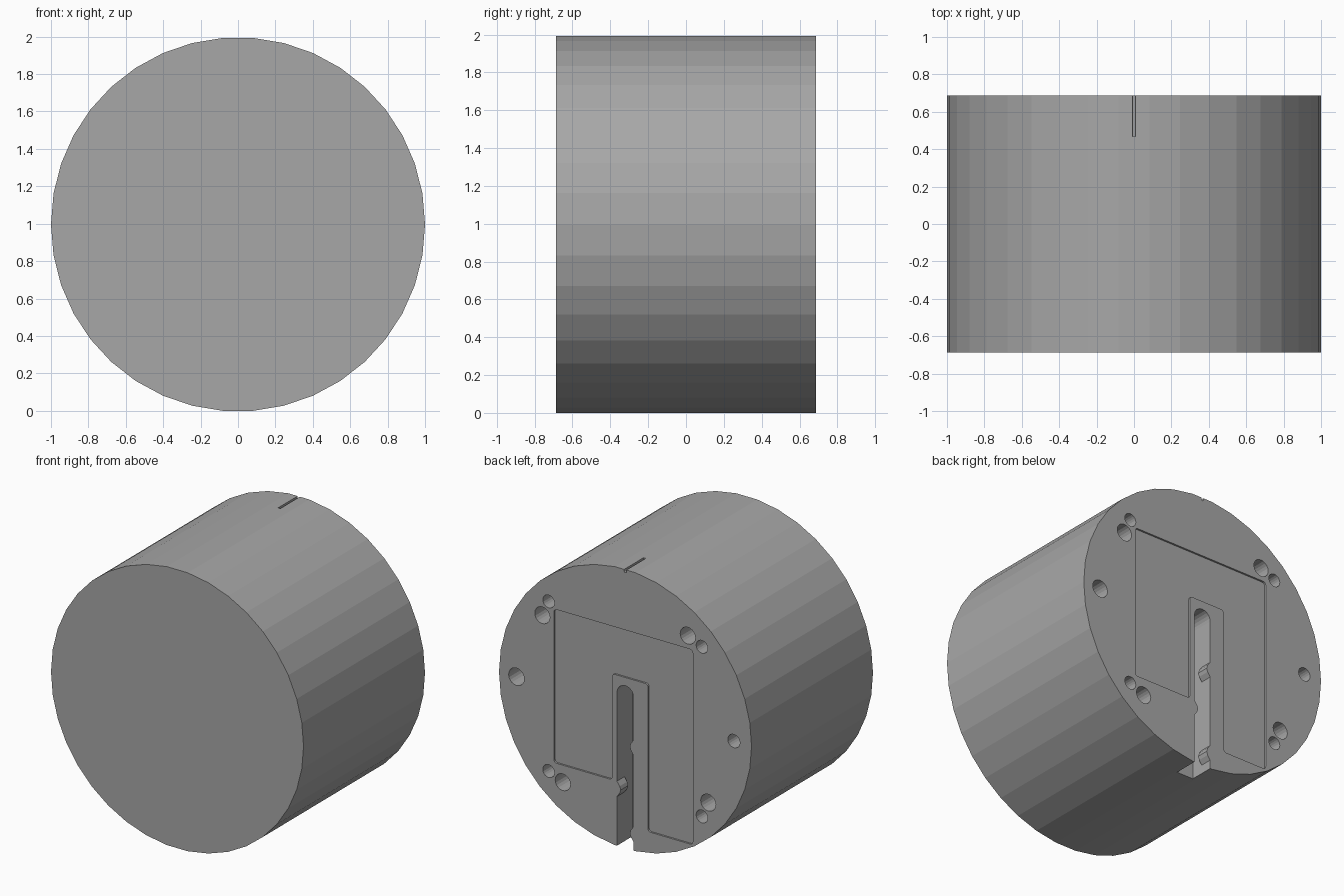
import bpy, bmesh, math
from mathutils import Vector

if "Cube" in bpy.data.objects:
    bpy.data.objects.remove(bpy.data.objects["Cube"])

HALF = 0.687      # half length along y; the detailed face is at +y
SIDES = 38
AXIS = math.cos(math.pi / SIDES)   # axis height, so the bottom flat rests on z = 0

grey = bpy.data.materials.new("mid_grey")
grey.diffuse_color = (0.39, 0.39, 0.39, 1)
grey.use_nodes = True
grey.node_tree.nodes["Principled BSDF"].inputs["Base Color"].default_value = grey.diffuse_color


def prism(name, pts, y0, y1):
    """Extrude an (x, height-from-axis) outline from y0 to y1."""
    bm = bmesh.new()
    face = bm.faces.new([bm.verts.new((x, y0, z + AXIS)) for x, z in pts])
    ext = bmesh.ops.extrude_face_region(bm, geom=[face])
    moved = [g for g in ext["geom"] if isinstance(g, bmesh.types.BMVert)]
    bmesh.ops.translate(bm, verts=moved, vec=(0, y1 - y0, 0))
    bmesh.ops.recalc_face_normals(bm, faces=bm.faces)
    me = bpy.data.meshes.new(name)
    bm.to_mesh(me)
    bm.free()
    me.materials.append(grey)
    ob = bpy.data.objects.new(name, me)
    bpy.context.collection.objects.link(ob)
    return ob


def circle(x, z, r, n=20):
    return [(x + r * math.cos(2 * math.pi * i / n),
             z + r * math.sin(2 * math.pi * i / n)) for i in range(n)]


def rounded(pts, r, n=4):
    """Soften each corner of an outline with a small curve."""
    out = []
    for i, p in enumerate(pts):
        p = Vector(p)
        a = p + (Vector(pts[i - 1]) - p).normalized() * r
        b = p + (Vector(pts[(i + 1) % len(pts)]) - p).normalized() * r
        for k in range(n + 1):
            t = k / n
            out.append(tuple(a * (1 - t) ** 2 + p * 2 * t * (1 - t) + b * t * t))
    return out


def cut(body, pts, depth, top=-0.1):
    """Remove an outline from the back face, between two depths below it."""
    cutter = prism("cutter", pts, HALF - depth, HALF - top)
    cutter.hide_render = True
    mod = body.modifiers.new("cut", 'BOOLEAN')
    mod.operation = 'DIFFERENCE'
    mod.solver = 'EXACT'
    mod.object = cutter
    bpy.context.view_layer.objects.active = body
    bpy.ops.object.modifier_apply(modifier=mod.name)
    bpy.data.objects.remove(cutter)


# Faceted drum
body = prism("drum_body", circle(0, 0, 1, SIDES), -HALF, HALF)

# Shallow recess wrapping round the slot
recess = [(0.565, 0.565), (0.565, -0.535), (0.105, -0.535), (0.105, 0.225),
          (-0.18, 0.225), (-0.18, -0.83), (-0.535, -0.83), (-0.535, 0.565)]
cut(body, rounded(recess, 0.025), 0.013)

# Cable slot, open at the bottom, with staggered gripping teeth near the face
W, TOP = 0.066, 0.1


def tooth(side, z):
    return [(side * (W - d), z + h)
            for d, h in ((0, .055), (.022, .025), (.03, 0), (.022, -.025), (0, -.055))]


arc = [(W * math.cos(math.pi * i / 10), TOP + W * math.sin(math.pi * i / 10))
       for i in range(11)]
foot = [(-W, -1.1), (W, -1.1)]
left = tooth(-1, -0.26) + tooth(-1, -0.88)
right = tooth(1, -0.59)
cut(body, arc + left + foot + right[::-1], 0.09)
cut(body, arc + foot, 0.175, top=0.085)

# Cable entry hole in the slot floor
cut(body, circle(0, TOP, 0.05), 0.35)

# Fixing holes: a small and a large one in each quarter
for q in range(4):
    c, s = math.cos(q * math.pi / 2), math.sin(q * math.pi / 2)
    for x, z, r in ((0.607, 0.607, 0.046), (0.657, 0.495, 0.06)):
        cut(body, circle(c * x - s * z, s * x + c * z, r), 0.25)

# Side holes
cut(body, circle(0.862, 0, 0.062), 0.25)
cut(body, circle(-0.86, 0, 0.048), 0.25)

# Alignment groove on top, with a round bottom
groove = [(0.009 * math.cos(math.pi * i / 6), 0.984 - 0.009 * math.sin(math.pi * i / 6))
          for i in range(7)]
cut(body, groove + [(-0.009, 1.1), (0.009, 1.1)], 0.22)
